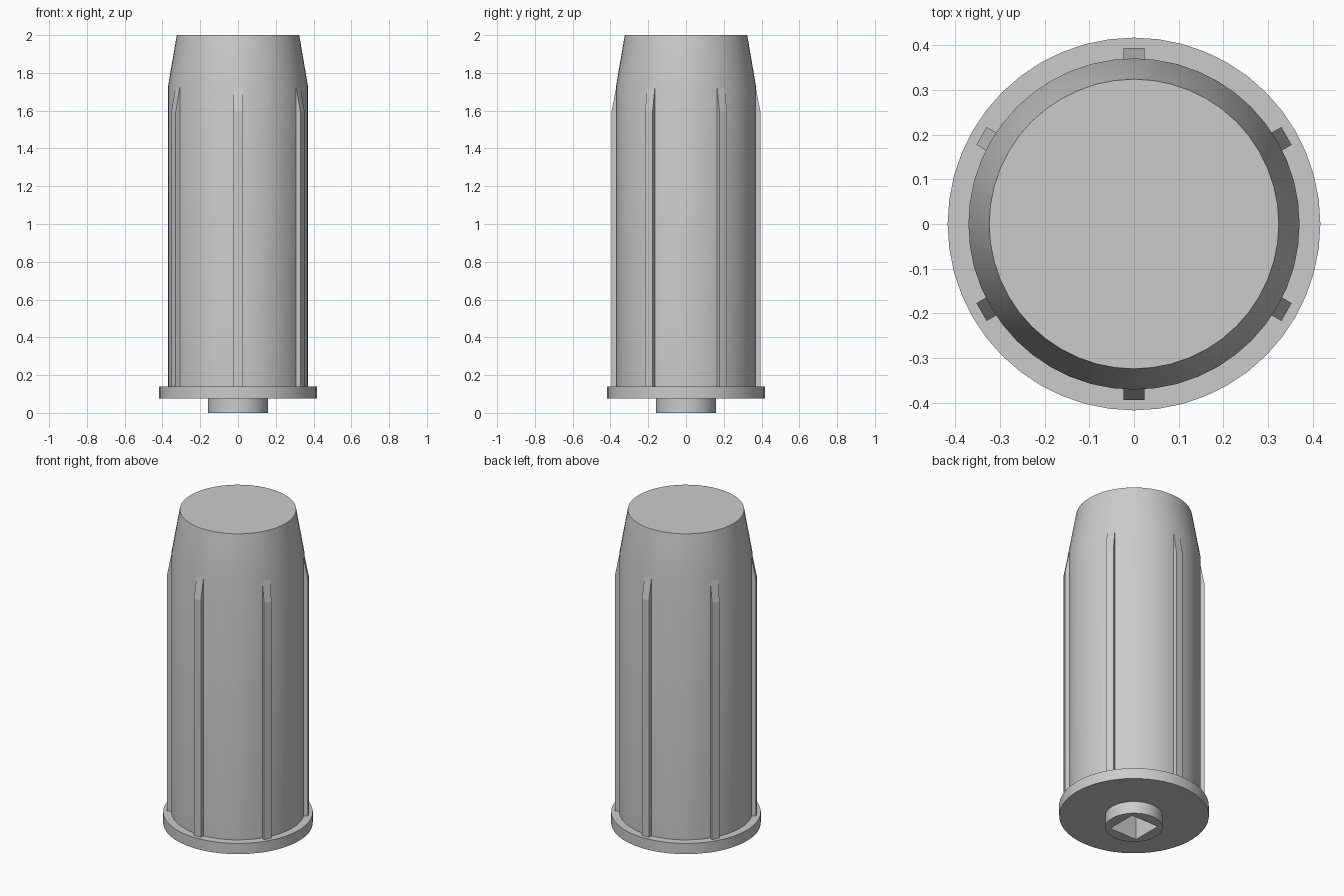
import bpy, bmesh, math
from mathutils import Matrix

if "Cube" in bpy.data.objects:
    bpy.data.objects.remove(bpy.data.objects["Cube"])

grey = bpy.data.materials.new("plain_grey")
grey.diffuse_color = (0.6, 0.6, 0.6, 1)
grey.use_nodes = True
grey.node_tree.nodes["Principled BSDF"].inputs["Base Color"].default_value = grey.diffuse_color


def make_object(name, bm):
    bmesh.ops.recalc_face_normals(bm, faces=bm.faces)
    mesh = bpy.data.meshes.new(name)
    bm.to_mesh(mesh)
    bm.free()
    mesh.materials.append(grey)
    ob = bpy.data.objects.new(name, mesh)
    bpy.context.collection.objects.link(ob)
    return ob


def lathe(name, profile, steps=48):
    """Revolve (radius, z) rings and cap both ends."""
    bm = bmesh.new()
    rings = [[bm.verts.new((r * math.cos(2 * math.pi * i / steps),
                            r * math.sin(2 * math.pi * i / steps), z))
              for i in range(steps)] for r, z in profile]
    for a, b in zip(rings, rings[1:]):
        for i in range(steps):
            j = (i + 1) % steps
            bm.faces.new((a[i], a[j], b[j], b[i]))
    bm.faces.new(rings[0])
    bm.faces.new(rings[-1])
    return make_object(name, bm)


def rib(name, angle):
    """Thin lengthwise fin whose upper end slopes into the casing."""
    bm = bmesh.new()
    side = [(0.355, 0.141), (0.394, 0.141), (0.394, 1.595), (0.369, 1.725), (0.355, 1.725)]
    face = bm.faces.new([bm.verts.new((r, -0.023, z)) for r, z in side])
    ext = bmesh.ops.extrude_face_region(bm, geom=[face])
    verts = [v for v in ext["geom"] if isinstance(v, bmesh.types.BMVert)]
    bmesh.ops.translate(bm, verts=verts, vec=(0, 0.046, 0))
    bm.transform(Matrix.Rotation(angle, 4, "Z"))
    return make_object(name, bm)


# Casing: boss, flange, straight barrel and tapered nose in one turned shape
casing = lathe("casing", [(0.16, 0), (0.16, 0.075), (0.417, 0.075), (0.417, 0.141),
                          (0.3705, 0.141), (0.3705, 1.73), (0.324, 2.0)])

# Square drive socket in the underside of the boss
bm = bmesh.new()
bmesh.ops.create_cube(bm, size=1, matrix=Matrix.Translation((0, 0, 0.1))
                      @ Matrix.Diagonal((0.188, 0.188, 0.4, 1)))
cutter = make_object("socket_cutter", bm)
cutter.hide_render = True
cutter.hide_set(True)
mod = casing.modifiers.new("socket", "BOOLEAN")
mod.operation = "DIFFERENCE"
mod.object = cutter
mod.solver = "EXACT"
bpy.context.view_layer.objects.active = casing
casing.select_set(True)
bpy.ops.object.modifier_apply(modifier="socket")
bpy.ops.object.shade_smooth_by_angle(angle=math.radians(30))
bpy.data.objects.remove(cutter)

# Six evenly spaced ribs
for k in range(6):
    rib(f"rib_{k + 1}", math.radians(30 + 60 * k))
